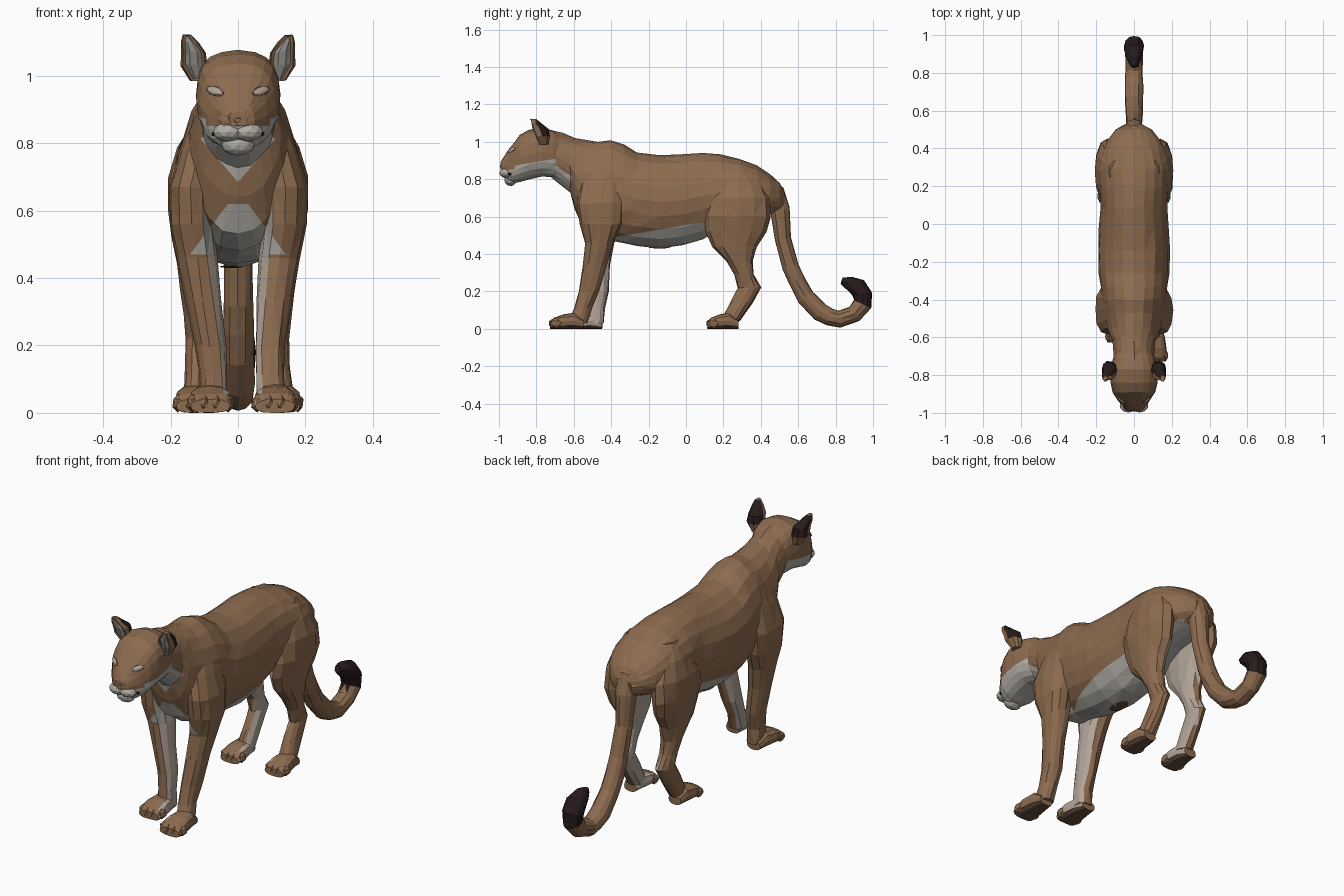
import bpy, bmesh, math, random
from mathutils import Vector, Matrix
from mathutils.bvhtree import BVHTree

random.seed(4)
cube = bpy.data.objects.get("Cube")
if cube:
    bpy.data.objects.remove(cube, do_unlink=True)

COLOURS = [
    ("tawny fur", (0.265, 0.148, 0.078)),
    ("pale belly fur", (0.44, 0.42, 0.38)),
    ("cream inner leg fur", (0.44, 0.37, 0.31)),
    ("black brown fur", (0.02, 0.011, 0.011)),
    ("dark paw pad", (0.13, 0.07, 0.045)),
    ("grey inner ear", (0.34, 0.33, 0.305)),
]
TAWNY, PALE, CREAM, DARK, PAD, GREY = range(len(COLOURS))
mats = []
for label, rgb in COLOURS:
    m = bpy.data.materials.new(label)
    m.use_nodes = True
    m.diffuse_color = (*rgb, 1)
    shader = next(n for n in m.node_tree.nodes if n.type == 'BSDF_PRINCIPLED')
    shader.inputs["Base Color"].default_value = (*rgb, 1)
    shader.inputs["Roughness"].default_value = 0.9
    mats.append(m)


def finish(name, bm):
    mesh = bpy.data.meshes.new(name)
    bm.to_mesh(mesh)
    bm.free()
    for m in mats:
        mesh.materials.append(m)
    obj = bpy.data.objects.new(name, mesh)
    bpy.context.scene.collection.objects.link(obj)
    return obj


def ring(centre, u, v, count, power=2.0):
    """Closed superellipse section spanned by the half axes u and v."""
    pts = []
    for i in range(count):
        a = 2 * math.pi * i / count
        c, s = [math.copysign(abs(w) ** (2 / power), w) for w in (math.cos(a), math.sin(a))]
        pts.append(Vector(centre) + Vector(u) * c + Vector(v) * s)
    return pts


def along_y(sections, count, power=2.0):
    """Upright sections given as y, top, bottom, half width."""
    return [ring((0, y, (t + b) / 2), (w, 0, 0), (0, 0, (t - b) / 2), count, power)
            for y, t, b, w in sections]


def along_z(sections, side, count, power=2.3, shift=lambda z: 0):
    """Level sections given as z, front y, back y, centre x, half width."""
    return [ring((side * x + shift(z) * .3, (f + b) / 2 + shift(z), z),
                 (w, 0, 0), (0, (b - f) / 2, 0), count, power) for z, f, b, x, w in sections]


def loft(name, rings, rule, jitter=0.003, cuts=()):
    """Skin the rings, cut along colour borders, then colour faces by the rule."""
    bm = bmesh.new()
    rows = [[bm.verts.new(p + Vector([random.uniform(-jitter, jitter) for _ in p])) for p in r]
            for r in rings]
    n = len(rows[0])
    for a, b in zip(rows, rows[1:]):
        for i in range(n):
            bm.faces.new((a[i], a[(i + 1) % n], b[(i + 1) % n], b[i]))
    bm.faces.new(rows[0])
    bm.faces.new(rows[-1])
    bmesh.ops.triangulate(bm, faces=bm.faces[:], quad_method='SHORT_EDGE')
    for point, normal in cuts:
        bmesh.ops.bisect_plane(bm, geom=bm.verts[:] + bm.edges[:] + bm.faces[:],
                               plane_co=point, plane_no=normal)
    bmesh.ops.triangulate(bm, faces=bm.faces[:])
    bmesh.ops.recalc_face_normals(bm, faces=bm.faces[:])
    bm.normal_update()
    for f in bm.faces:
        f.material_index = rule(f.calc_center_median(), f.normal)
    return finish(name, bm)


def blob(name, centre, radii, mat, turn=Matrix(), detail=2):
    bm = bmesh.new()
    place = Matrix.Translation(centre) @ turn @ Matrix.Diagonal((*radii, 1))
    bmesh.ops.create_icosphere(bm, subdivisions=detail, radius=1, matrix=place)
    for f in bm.faces:
        f.material_index = mat
    return finish(name, bm)


# Torso and neck, with a throat wedge, a chest patch and a pale belly
def on_chest(c):
    return c.z < 0.62 and abs(c.x) < 0.03 + 0.75 * (0.62 - c.z)


def torso_rule(c, n):
    if c.y < -0.56 and c.z > 0.66:
        return PALE if 0.685 + 1.15 * abs(c.x) < c.z < 0.905 - 0.7 * (c.y + 0.74) else TAWNY
    if c.y < -0.38:
        return PALE if on_chest(c) else TAWNY
    return PALE if c.y < 0.46 and c.z < 0.555 + 0.17 * c.y else TAWNY


torso_cuts = [((0, 0, .555), (0, -.17, 1)), ((0, -.74, .905), (0, .7, 1)), ((0, 0, .62), (0, 0, 1))]
for s in (1, -1):
    torso_cuts += [((0, 0, .685), (-1.15 * s, 0, 1)), ((.03 * s, 0, .62), (s, 0, .75))]
torso = [(-.72, 1.06, .81, .106), (-.66, 1.045, .765, .11), (-.62, 1.03, .73, .113),
         (-.595, 1.02, .64, .126), (-.55, 1.01, .53, .146), (-.47, 1.0, .48, .162),
         (-.40, 1.01, .47, .17), (-.33, .985, .455, .178), (-.26, .945, .44, .186),
         (-.14, .93, .432, .19), (-.02, .933, .445, .184), (.09, .94, .478, .174),
         (.19, .932, .535, .18), (.29, .908, .575, .184), (.38, .872, .595, .168),
         (.45, .825, .61, .138), (.5, .78, .63, .095), (.525, .73, .65, .05)]
loft("torso", along_y(torso, 20), torso_rule, cuts=torso_cuts)
blob("belly_mark", (-.02, -.14, .434), (.035, .06, .004), PAD)


# Head
def head_rule(c, n):
    return PALE if c.z < (0.875 + 0.17 * (c.y + 0.9) if c.y > -0.915 else 0.852) else TAWNY


skull = [(-.99, .893, .85, .028), (-.978, .912, .825, .048), (-.955, .95, .795, .066),
         (-.93, .985, .78, .088), (-.89, 1.035, .785, .112), (-.84, 1.065, .8, .124),
         (-.77, 1.076, .815, .125), (-.71, 1.06, .81, .11), (-.66, 1.03, .81, .09)]
head_cuts = [((0, 0, .852), (0, 0, 1)), ((0, -.9, .875), (0, -.17, 1)), ((0, -.915, 0), (0, 1, 0))]
head = loft("head", along_y(skull, 20, 2.6), head_rule, 0.002, head_cuts)
head_tree = BVHTree.FromPolygons([v.co for v in head.data.vertices],
                                 [p.vertices[:] for p in head.data.polygons])

# Nose and chin
blob("nose", (0, -.983, .868), (.02, .012, .013), TAWNY, detail=1)
blob("chin", (0, -.938, .796), (.05, .034, .033), PALE)

EAR = [(.985, -.79, -.735, .12, .022), (1.03, -.815, -.725, .13, .04),
       (1.07, -.83, -.735, .132, .037), (1.1, -.835, -.775, .143, .026),
       (1.122, -.835, -.80, .152, .012)]


def ear_rule(c, n):
    if n.y < -0.4:
        return GREY
    return DARK if n.y > 0.1 and c.z > 1.04 else TAWNY


for side, word in ((1, "left"), (-1, "right")):
    blob(word + "_muzzle", (side * .03, -.962, .834), (.045, .036, .029), PALE)
    blob(word + "_mouth_corner", (side * .068, -.938, .828), (.012, .016, .008), DARK, detail=1)

    # Eyes sit on the face surface
    hit, normal, _, _ = head_tree.ray_cast(Vector((side * .068, -2, .955)), Vector((0, 1, 0)))
    turn = normal.to_track_quat('Y', 'Z').to_matrix().to_4x4() @ Matrix.Rotation(side * .3, 4, 'Y')
    blob(word + "_eye_rim", hit, (.035, .004, .015), PAD, turn)
    blob(word + "_eye", hit, (.03, .007, .012), CREAM, turn)

    # Ears with a sunken grey front
    ear = loft(word + "_ear", along_z(EAR, side, 10), ear_rule, 0.001)
    bm = bmesh.new()
    bm.from_mesh(ear.data)
    front = [f for f in bm.faces if f.material_index == GREY]
    rim = bmesh.ops.inset_region(bm, faces=front, thickness=.004, depth=-.008)
    for f in rim["faces"]:
        f.material_index = TAWNY
    bm.to_mesh(ear.data)
    bm.free()

# Legs
FRONT = [(.92, -.47, -.38, .075, .03), (.86, -.53, -.35, .098, .045), (.78, -.565, -.335, .118, .056),
         (.67, -.585, -.33, .14, .066), (.56, -.57, -.345, .138, .065),
         (.46, -.54, -.385, .122, .06), (.34, -.55, -.425, .11, .053),
         (.2, -.575, -.463, .096, .045), (.11, -.6, -.505, .094, .042), (.03, -.63, -.53, .1, .043)]
HIND = [(.86, .22, .34, .09, .045), (.79, .165, .4, .114, .066), (.7, .115, .45, .133, .076),
        (.6, .1, .455, .139, .071), (.52, .105, .43, .13, .066), (.44, .14, .38, .123, .058),
        (.36, .215, .354, .12, .049), (.29, .26, .364, .117, .042),
        (.22, .278, .402, .115, .038), (.14, .233, .357, .117, .038), (.04, .185, .285, .122, .042)]


def paw(name, x, toe, length, width):
    """Paw body from heel to toe with four round toes."""
    def rule(c, n):
        if n.z < -0.7:
            return PAD
        return CREAM if n.x * x < -0.4 * abs(x) else TAWNY

    shape = [(1, .05, .6), (.75, .085, .8), (.45, .078, .95), (.18, .058, 1), (.08, .04, .9)]
    rings = [ring((x, toe + k * length, h / 2), (width * w, 0, 0), (0, 0, h / 2), 12, 2.6)
             for k, h, w in shape]
    loft(name, rings, rule, 0.001)
    for i in range(4):
        k = (i - 1.5) / 1.5
        blob(f"{name}_toe_{i + 1}", (x + k * width * .8, toe + .032 + .016 * abs(k), .029),
             (width * .31, .032, .028), TAWNY, detail=1)


for side, word in ((1, "left"), (-1, "right")):
    # The right foreleg trails behind the left one and tucks inward
    def trail(z, side=side):
        return 0.1 * max(0, 1 - z / 0.46) ** 1.3 if side < 0 else 0

    def hind_rule(c, n, side=side):
        return CREAM if n.x * side < -0.45 and c.z < 0.66 and c.y < 0.42 else TAWNY

    def front_rule(c, n):
        if n.y < 0 and c.z > 0.47 and on_chest(c):
            return PALE
        return hind_rule(c, n)

    chest_cuts = [((.03 * side, 0, .62), (side, 0, .75)), ((0, 0, .47), (0, 0, 1))]
    loft(word + "_front_leg", along_z(FRONT, side, 12, shift=trail), front_rule, cuts=chest_cuts)
    loft(word + "_hind_leg", along_z(HIND, side, 12, 2.0), hind_rule)
    paw(word + "_front_paw", .11 if side > 0 else -.082, -.743 + trail(0), .195, .066)
    paw(word + "_hind_paw", side * .13, .1, .18, .06)

# Tail sweeping down and curling up at the tip
TAIL = [(.42, .77, .045), (.475, .725, .055), (.502, .64, .052), (.517, .48, .043),
        (.56, .33, .044), (.595, .25, .046), (.64, .17, .048), (.72, .088, .05),
        (.77, .063, .048), (.82, .052, .046), (.9, .08, .046), (.943, .132, .05),
        (.945, .18, .053), (.918, .222, .05), (.87, .245, .038), (.832, .256, .018)]
rings = []
for i, (y, z, r) in enumerate(TAIL):
    a, b = TAIL[max(i - 1, 0)], TAIL[min(i + 1, len(TAIL) - 1)]
    across = Vector((0, a[1] - b[1], b[0] - a[0])).normalized() * r
    rings.append(ring((0, y, z), (r, 0, 0), across, 12))
loft("tail", rings, lambda c, n: DARK if c.y > 0.8 and c.z > 0.135 else TAWNY, 0.002)
